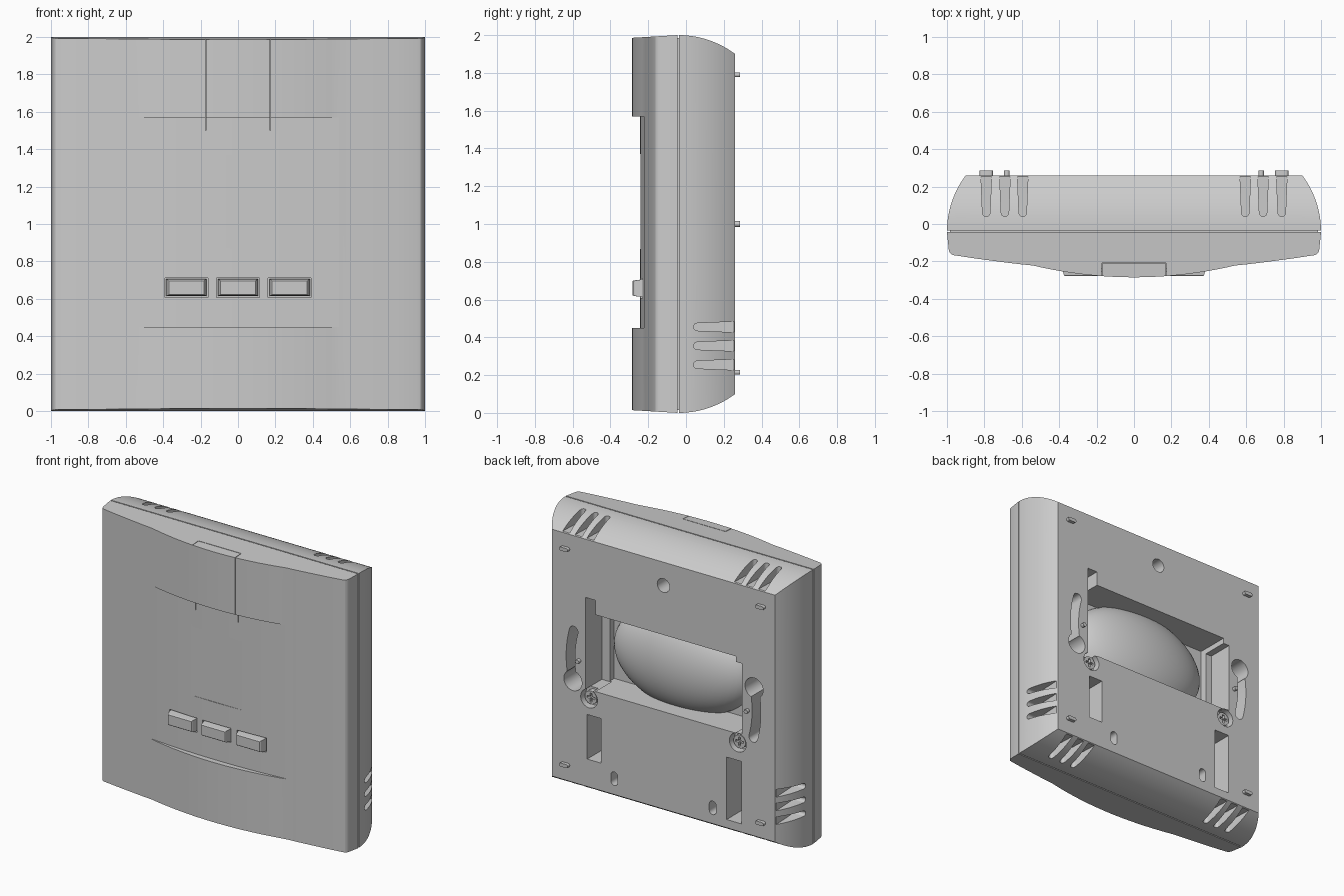
import bpy, bmesh
from math import sin, cos, radians, sqrt, pi

if "Cube" in bpy.data.objects:
    bpy.data.objects.remove(bpy.data.objects["Cube"])


def finish(name, bm):
    bmesh.ops.recalc_face_normals(bm, faces=bm.faces)
    me = bpy.data.meshes.new(name)
    bm.to_mesh(me)
    bm.free()
    ob = bpy.data.objects.new(name, me)
    bpy.context.collection.objects.link(ob)
    return ob


def loft(name, rings):
    """Closed solid through a list of equally long point rings."""
    bm = bmesh.new()
    vs = [[bm.verts.new(p) for p in r] for r in rings]
    n = len(vs[0])
    for a, b in zip(vs, vs[1:]):
        for i in range(n):
            bm.faces.new((a[i], a[(i + 1) % n], b[(i + 1) % n], b[i]))
    bm.faces.new(vs[0])
    bm.faces.new(vs[-1])
    return finish(name, bm)


def prism(name, pts, axis, lo, hi):
    """Extrude a 2D outline along x (y,z), y (x,z) or z (x,y)."""
    put = {'x': lambda u, v, t: (t, u, v),
           'y': lambda u, v, t: (u, t, v),
           'z': lambda u, v, t: (u, v, t)}[axis]
    return loft(name, [[put(u, v, t) for u, v in pts] for t in (lo, hi)])


def box(name, x0, x1, y0, y1, z0, z1):
    return prism(name, [(x0, z0), (x1, z0), (x1, z1), (x0, z1)], 'y', y0, y1)


def arc(cx, cy, r, a0, a1, n):
    return [(cx + r * cos(radians(a0 + (a1 - a0) * i / n)),
             cy + r * sin(radians(a0 + (a1 - a0) * i / n))) for i in range(n + 1)]


def disc(name, x, z, r, y0, y1):
    return prism(name, arc(x, z, r, 0, 360, 32)[:-1], 'y', y0, y1)


def pill(name, x, z, w, h, y0, y1):
    r = min(w, h) / 2
    if w > h:
        pts = arc(x + w / 2 - r, z, r, -90, 90, 8) + arc(x - w / 2 + r, z, r, 90, 270, 8)
    else:
        pts = arc(x, z + h / 2 - r, r, 0, 180, 8) + arc(x, z - h / 2 + r, r, 180, 360, 8)
    return prism(name, pts, 'y', y0, y1)


def carve(ob, cutters):
    for c in cutters:
        m = ob.modifiers.new("cut", 'BOOLEAN')
        m.operation, m.solver, m.object = 'DIFFERENCE', 'EXACT', c
    bpy.context.view_layer.update()
    dg = bpy.context.evaluated_depsgraph_get()
    me = bpy.data.meshes.new_from_object(ob.evaluated_get(dg))
    ob.modifiers.clear()
    ob.data = me
    for c in cutters:
        bpy.data.objects.remove(c)


def smooth(ob, angle=25):
    bpy.ops.object.select_all(action='DESELECT')
    ob.select_set(True)
    bpy.context.view_layer.objects.active = ob
    bpy.ops.object.shade_smooth_by_angle(angle=radians(angle))


BACK = 0.26

# Back shell: square section shrinking along a quarter-round towards the wall
def half(y):
    return 0.5 + sqrt(0.25 - (y + 0.04) ** 2)

def square(y, h):
    return [(-h, y, 1 - h), (h, y, 1 - h), (h, y, 1 + h), (-h, y, 1 + h)]

ys = [-0.036 + (BACK + 0.036) * i / 14 for i in range(15)]
shell = loft("back_shell", [square(-0.07, 0.985), square(-0.036, 0.985)]
             + [square(y, half(y)) for y in ys])

cut = []
# Vent slots near the corners of the top, bottom and sides
def vent(c):
    return ([(c - 0.03, 0.3), (c - 0.02, 0.06)]
            + arc(c, 0.06, 0.02, 180, 360, 8)[1:] + [(c + 0.03, 0.3)])

for s in (-1, 1):
    for c in (0.595, 0.69, 0.79):
        cut.append(prism("c", vent(s * c), 'z', 1.905, 2.2))
        cut.append(prism("c", vent(s * c), 'z', -0.2, 0.095))
    for z in (0.255, 0.355, 0.455):
        side = [(v, u) for u, v in vent(z)]
        cut.append(prism("c", side, 'x', s * 0.905, s * 1.2))
    # Curved keyhole slots, half-turn copies of each other
    t = 0 if s > 0 else 180
    a0, a1 = t - 13, t + 15
    ex, ez = 0.75 * cos(radians(a1)), 1.01 + 0.75 * sin(radians(a1))
    outline = (arc(0, 1.01, 0.785, a0, a1, 12) + arc(ex, ez, 0.035, a1, a1 + 180, 8)[1:-1]
               + arc(0, 1.01, 0.715, a1, a0, 12))
    cut.append(prism("c", outline, 'y', 0.1, 0.4))
    cut.append(disc("c", 0.75 * cos(radians(a0)), 1.01 + 0.75 * sin(radians(a0)), 0.073, 0.09, 0.4))
    # Screw counterbores and small cable slots
    cut.append(disc("c", s * 0.6, 0.745, 0.068, 0.2, 0.4))
    cut.append(pill("c", s * 0.397, 0.215, 0.055, 0.1, 0.1, 0.4))
cut += [
    disc("c", 0, 1.73, 0.05, 0.1, 0.4),
    box("c", -0.585, 0.565, 0.02, 0.4, 0.81, 1.37),
    box("c", 0.55, 0.63, 0.07, 0.4, 0.805, 1.475),
    box("c", -0.635, -0.57, 0.07, 0.4, 0.815, 1.33),
    box("c", 0.505, 0.615, 0.06, 0.4, 0.3, 0.625),
    box("c", -0.63, -0.51, 0.06, 0.4, 0.16, 0.615),
]
carve(shell, cut)
smooth(shell)

# Domed housing inside the rear window
bm = bmesh.new()
bmesh.ops.create_uvsphere(bm, u_segments=48, v_segments=32, radius=1)
for v in bm.verts:
    v.co = (v.co.x * 0.56, v.co.y * 0.22, 1.09 + v.co.z * 0.36)
bmesh.ops.bisect_plane(bm, geom=bm.verts[:] + bm.edges[:] + bm.faces[:],
                       plane_co=(0, 0.01, 0), plane_no=(0, -1, 0), clear_outer=True)
smooth(finish("inner_dome", bm), 40)

# Screws, wall spacers and locating pins on the back
for s, side in ((1, "left"), (-1, "right")):
    x, z = s * 0.6, 0.745
    screw = disc("screw_" + side, x, z, 0.048, 0.19, 0.24)
    carve(screw, [box("c", x - 0.032, x + 0.032, 0.22, 0.3, z - 0.008, z + 0.008),
                  box("c", x - 0.008, x + 0.008, 0.22, 0.3, z - 0.032, z + 0.032)])
    smooth(screw)
    for z, level in ((0.215, "lower"), (1.79, "upper")):
        smooth(pill(f"spacer_{level}_{side}", s * 0.79, z, 0.07, 0.026, 0.25, 0.285))
    smooth(disc("pin_" + side, s * 0.68, 1.0, 0.015, 0.25, 0.285))

# Front cover: bowed outline, top and bottom leaning in slightly to the front
def bow(x):
    return -0.285 + 0.063 * (x / 0.54) ** 2

right = [(1.0, -0.044), (0.99, -0.14), (0.985, -0.153), (0.976, -0.162), (0.962, -0.167),
         (0.85, -0.184), (0.7, -0.204), (0.6, -0.216)]
front = [(0.54 - 1.08 * i / 24, bow(0.54 - 1.08 * i / 24)) for i in range(25)]
outline = right + front + [(-x, y) for x, y in reversed(right)]
rings = []
for s in (-1, 1):
    rings.append([(x, y, 1 + s * (1 + 0.06 * (y + 0.044))) for x, y in outline])
cover = loft("front_cover", rings)

# Flatter control panel, screen flat, button wells and the tab's parting lines
floor = [(-0.54 + 1.08 * i / 24, -0.2445 + 0.0255 * ((i - 12) / 12) ** 2) for i in range(25)]
cut = [prism("c", floor + [(0.54, -0.4), (-0.54, -0.4)], 'z', 0.45, 1.57),
       box("c", -0.26, 0.26, -0.4, -0.2407, 0.868, 1.37),
       box("c", -0.172, 0.172, -0.212, -0.208, 1.95, 2.1)]
for s in (-1, 1):
    cut.append(box("c", s * 0.17, s * 0.174, -0.4, -0.21, 1.5, 2.1))
for x in (-0.276, 0, 0.276):
    cut.append(box("c", x - 0.115, x + 0.115, -0.4, -0.215, 0.608, 0.712))
carve(cover, cut)
smooth(cover)

# Three push buttons
for x, name in ((-0.276, "left"), (0, "middle"), (0.276, "right")):
    f = -0.284 if x == 0 else -0.278
    rings = []
    for y, w, h in ((-0.2, 0.108, 0.046), (-0.235, 0.108, 0.046), (f + 0.006, 0.099, 0.041), (f, 0.094, 0.036)):
        rings.append([(x - w, y, 0.66 - h), (x + w, y, 0.66 - h),
                      (x + w, y, 0.66 + h), (x - w, y, 0.66 + h)])
    loft("button_" + name, rings)
